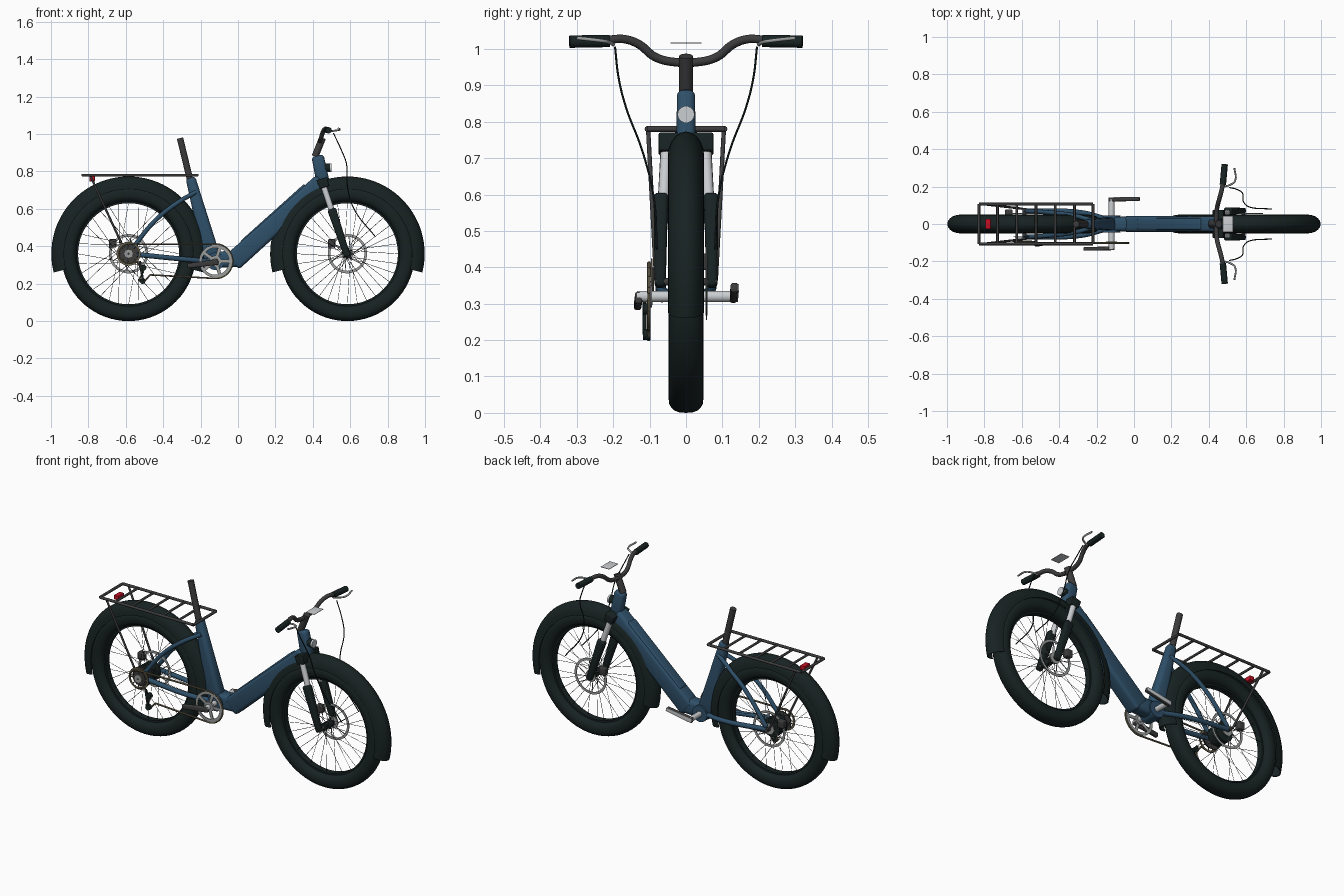
import bpy, bmesh
from math import sin, cos, pi, radians, copysign
from mathutils import Vector, Matrix

cube = bpy.data.objects.get("Cube")
if cube:
    bpy.data.objects.remove(cube, do_unlink=True)


def material(name, rgb, rough=0.5):
    m = bpy.data.materials.new(name)
    m.use_nodes = True
    m.diffuse_color = (*rgb, 1)
    node = m.node_tree.nodes["Principled BSDF"]
    node.inputs["Base Color"].default_value = (*rgb, 1)
    node.inputs["Roughness"].default_value = rough
    return m


BLUE = material("frame blue", (0.028, 0.08, 0.142))
BLACK = material("rubber black", (0.009, 0.016, 0.016))
DARK = material("dark grey metal", (0.045, 0.045, 0.045))
STEEL = material("steel grey", (0.33, 0.34, 0.34))
SILVER = material("silver", (0.6, 0.62, 0.64))
BRONZE = material("chain bronze", (0.16, 0.135, 0.085))
RED = material("tail light red", (0.55, 0.005, 0.018))


def add(name, bm, mat):
    mesh = bpy.data.meshes.new(name)
    bmesh.ops.recalc_face_normals(bm, faces=bm.faces)
    bm.to_mesh(mesh)
    bm.free()
    mesh.materials.clear()
    mesh.materials.append(mat)
    obj = bpy.data.objects.new(name, mesh)
    bpy.context.collection.objects.link(obj)
    bpy.ops.object.select_all(action="DESELECT")
    obj.select_set(True)
    bpy.context.view_layer.objects.active = obj
    bpy.ops.object.shade_smooth_by_angle(angle=radians(40))
    return obj


def tubes(name, paths, r, mat, smooth=False, res=3):
    """Round tubes along one or more paths, merged into one mesh."""
    cu = bpy.data.curves.new(name, "CURVE")
    cu.dimensions = "3D"
    cu.bevel_depth, cu.bevel_resolution, cu.use_fill_caps = r, res, True
    for path in paths:
        if smooth:
            s = cu.splines.new("BEZIER")
            s.bezier_points.add(len(path) - 1)
            for p, co in zip(s.bezier_points, path):
                p.co = co
                p.handle_left_type = p.handle_right_type = "AUTO"
            s.resolution_u = 8
        else:
            s = cu.splines.new("POLY")
            s.points.add(len(path) - 1)
            for p, co in zip(s.points, path):
                p.co = (*co, 1)
    tmp = bpy.data.objects.new(name + "_path", cu)
    bpy.context.collection.objects.link(tmp)
    graph = bpy.context.evaluated_depsgraph_get()
    mesh = bpy.data.meshes.new_from_object(tmp.evaluated_get(graph))
    bpy.data.objects.remove(tmp, do_unlink=True)
    bm = bmesh.new()
    bm.from_mesh(mesh)
    bpy.data.meshes.remove(mesh)
    bmesh.ops.remove_doubles(bm, verts=bm.verts, dist=1e-6)
    for f in bm.faces:
        f.material_index = 0
    return add(name, bm, mat)


def mirrored(path):
    return [path, [(x, -y, z) for x, y, z in path]]


def lathe(name, profile, centre, mat, start=0, end=360, steps=64):
    """Spin a closed (radius, y) profile about the y axis."""
    bm = bmesh.new()
    a = radians(start)
    vs = [bm.verts.new((r * cos(a), y, r * sin(a))) for r, y in profile]
    es = [bm.edges.new((vs[i - 1], vs[i])) for i in range(len(vs))]
    bmesh.ops.spin(bm, geom=vs + es, cent=(0, 0, 0), axis=(0, -1, 0),
                   angle=radians(end - start), steps=steps)
    bmesh.ops.remove_doubles(bm, verts=bm.verts, dist=1e-5)
    if end - start < 360:
        bmesh.ops.holes_fill(bm, edges=bm.edges, sides=0)
    bmesh.ops.translate(bm, verts=bm.verts, vec=centre)
    return add(name, bm, mat)


def ring(name, inner, outer, y, half, centre, mat):
    return lathe(name, [(inner, y - half), (outer, y - half), (outer, y + half), (inner, y + half)],
                 centre, mat)


def beam(name, a, b, size_a, size_b, mat, bevel=0.01):
    """Tapered rounded bar from a to b; sizes are (in plane, across)."""
    a, b = Vector(a), Vector(b)
    z = (b - a).normalized()
    x = Vector((0, 1, 0)).cross(z).normalized()
    rot = Matrix((x, z.cross(x), z)).transposed().to_4x4()
    bm = bmesh.new()
    bmesh.ops.create_cube(bm, size=1)
    for v in bm.verts:
        w, d = size_a if v.co.z < 0 else size_b
        v.co = Vector((v.co.x * w, v.co.y * d, v.co.z * (b - a).length))
    bmesh.ops.bevel(bm, geom=bm.edges[:], offset=bevel, segments=3, profile=0.5, affect="EDGES")
    bm.transform(Matrix.Translation((a + b) / 2) @ rot)
    return add(name, bm, mat)


def box(name, loc, size, mat, bevel=0.003):
    x, y, z = loc
    h = size[2] / 2
    return beam(name, (x, y, z - h), (x, y, z + h), size[:2], size[:2], mat, bevel)


def polar(c, r, deg, y):
    return (c[0] + r * cos(radians(deg)), y, c[2] + r * sin(radians(deg)))


# Wheels, fenders, spokes and brake discs
REAR, FRONT = (-0.585, 0, 0.36), (0.585, 0, 0.36)


def squarish(v):
    return copysign(abs(v) ** 0.8, v)


tyre = [(0.319 + 0.041 * squarish(cos(t * pi / 10)), 0.048 * squarish(sin(t * pi / 10)))
        for t in range(20)]
arc = [i * pi / 10 for i in range(11)]
fender = [(0.345 + 0.068 * sin(t), 0.05 * cos(t)) for t in arc]
fender += [(0.345 + 0.063 * sin(t), 0.046 * cos(t)) for t in reversed(arc)]
for side, c in (("rear", REAR), ("front", FRONT)):
    lathe(side + "_tyre", tyre, c, BLACK, steps=72)
    lathe(side + "_fender", fender, c, BLACK, -14, 194, 48)
    ring(side + "_rim", 0.27, 0.284, 0, 0.018, c, BLACK)
    hub = 0.055 if side == "rear" else 0.02
    spokes = []
    for i in range(32):
        a, s = i * 11.25, (1 if i % 2 else -1)
        twist = 50 if i % 4 < 2 else -50
        spokes.append([polar(c, hub, a + twist, 0.03 * s), polar(c, 0.273, a, 0.006 * s)])
    tubes(side + "_spokes", spokes, 0.0012, DARK, res=0)
    lathe(side + "_hub", [(0, -0.04), (hub, -0.036), (hub, 0.036), (0, 0.04)], c, BLACK, steps=32)
    tubes(side + "_axle", [[(c[0], -0.085, c[2]), (c[0], 0.085, c[2])]], 0.011, DARK)
    ring(side + "_disc", 0.091, 0.105, 0.056, 0.0015, c, STEEL)
    ring(side + "_disc_carrier", 0.01, 0.032, 0.056, 0.003, c, STEEL)
    tubes(side + "_disc_arms", [[polar(c, 0.028, a, 0.056), polar(c, 0.093, a + 25, 0.056)]
                                for a in range(0, 360, 60)], 0.0025, STEEL, res=1)
    box(side + "_brake_caliper", (c[0] - 0.085, 0.06, 0.415), (0.04, 0.035, 0.045), DARK, 0.006)

# Suspension fork
for s, side in ((1, "left"), (-1, "right")):
    tubes(side + "_stanchion", [[(0.455, 0.054 * s, 0.73), (0.505, 0.062 * s, 0.58)]], 0.016, SILVER)
    beam(side + "_fork_leg", (0.5, 0.069 * s, 0.6), (0.585, 0.071 * s, 0.345),
         (0.048, 0.04), (0.034, 0.03), BLACK, 0.011)
beam("fork_crown", (0.448, 0, 0.762), (0.463, 0, 0.715), (0.06, 0.15), (0.05, 0.15), BLACK, 0.004)

# Frame
beam("down_tube", (0.45, 0, 0.745), (-0.03, 0, 0.315), (0.095, 0.082), (0.105, 0.085), BLUE, 0.018)
beam("battery_cover", (0.37, 0, 0.715), (0.03, 0, 0.41), (0.05, 0.062), (0.05, 0.062), BLUE, 0.008)
beam("lower_frame", (-0.17, 0, 0.325), (0.03, 0, 0.335), (0.085, 0.075), (0.09, 0.08), BLUE, 0.022)
tubes("bottom_bracket", [[(-0.12, -0.045, 0.32), (-0.12, 0.045, 0.32)]], 0.048, BLUE, res=6)
beam("seat_tube", (-0.255, 0, 0.77), (-0.135, 0, 0.32), (0.052, 0.048), (0.095, 0.07), BLUE, 0.02)
beam("head_tube", (0.425, 0, 0.885), (0.455, 0, 0.74), (0.066, 0.05), (0.07, 0.052), BLUE, 0.018)
tubes("seat_stays", mirrored([(-0.225, 0.02, 0.69), (-0.32, 0.045, 0.635), (-0.44, 0.06, 0.54),
                              (-0.575, 0.07, 0.375)]), 0.012, BLUE, smooth=True)
tubes("chain_stays", mirrored([(-0.16, 0.03, 0.32), (-0.28, 0.06, 0.33), (-0.58, 0.07, 0.36)]),
      0.014, BLUE, smooth=True)
tubes("seat_post", [[(-0.31, 0, 0.978), (-0.255, 0, 0.75)]], 0.018, DARK)

# Cockpit
tubes("stem", [[(0.412, 0, 0.88), (0.452, 0, 0.98)]], 0.019, DARK, res=5)
half = [(0.44, 0.04, 0.965), (0.444, 0.085, 0.978), (0.455, 0.13, 1.013),
        (0.466, 0.17, 1.027), (0.475, 0.215, 1.025), (0.485, 0.3, 1.02)]
bar = [(x, -y, z) for x, y, z in reversed(half)] + half
tubes("handlebar", [bar], 0.012, DARK, smooth=True)
tubes("grips", mirrored([(0.475, 0.21, 1.022), (0.485, 0.32, 1.02)]), 0.017, BLACK, res=4)
tubes("brake_levers", mirrored([(0.485, 0.2, 1.012), (0.515, 0.21, 1.018), (0.54, 0.23, 1.022),
                                (0.537, 0.3, 1.03)]), 0.005, STEEL, smooth=True)
tubes("brake_cables", mirrored([(0.51, 0.195, 1.005), (0.55, 0.185, 0.92), (0.58, 0.165, 0.84),
                                (0.585, 0.12, 0.72), (0.62, 0.09, 0.6), (0.735, 0.08, 0.45)]),
      0.003, BLACK, smooth=True, res=1)
box("display", (0.502, 0, 1.016), (0.055, 0.085, 0.003), SILVER, 0.0005)
tubes("headlight", [[(0.44, 0, 0.82), (0.492, 0, 0.82)]], 0.023, BLACK, res=5)
tubes("headlight_lens", [[(0.492, 0, 0.82), (0.501, 0, 0.82)]], 0.0235, SILVER, res=5)

# Luggage rack and tail light
corners = [(-0.83, -0.106, 0.78), (-0.83, 0.106, 0.78), (-0.218, 0.106, 0.78), (-0.218, -0.106, 0.78)]
tubes("rack_rails", [[corners[i - 1], corners[i]] for i in range(4)], 0.008, DARK)
tubes("rack_rungs", [[(-0.73 + i * 0.103, -0.106, 0.78), (-0.73 + i * 0.103, 0.106, 0.78)]
                     for i in range(5)], 0.007, DARK)
tubes("rack_stays", mirrored([(-0.79, 0.104, 0.778), (-0.6, 0.082, 0.365)]), 0.006, DARK)
box("tail_light", (-0.78, 0, 0.76), (0.03, 0.054, 0.026), RED)

# Cranks
RING = (-0.12, 0, 0.32)
ring("chainring", 0.072, 0.088, -0.1, 0.003, RING, STEEL)
ring("chainring_hub", 0.008, 0.03, -0.1, 0.006, RING, STEEL)
for a in range(0, 360, 72):
    beam("chainring_arm", polar(RING, 0.02, a, -0.1), polar(RING, 0.08, a, -0.1),
         (0.018, 0.006), (0.018, 0.006), STEEL, 0.001)
tubes("crank_spindle", [[(-0.12, -0.135, 0.32), (-0.12, 0.135, 0.32)]], 0.016, SILVER)
for s, side in ((1, "left"), (-1, "right")):
    start, tip = (-0.12 - 0.015 * s, 0.13 * s, 0.317), (-0.12 + 0.15 * s, 0.133 * s, 0.32 + 0.025 * s)
    beam(side + "_crank", start, tip, (0.032, 0.02), (0.026, 0.02), DARK, 0.006)
beam("left_crank_face", (-0.135, 0.1405, 0.317), (0.03, 0.1435, 0.345),
     (0.026, 0.004), (0.02, 0.004), SILVER, 0.001)

# Drivetrain
for i in range(4):
    ring("sprocket", 0.012, 0.04 + i * 0.006, -0.09 + i * 0.008, 0.0015, REAR, DARK)
ring("sprocket_rim", 0.053, 0.064, -0.094, 0.002, REAR, BRONZE)
ring("sprocket_cap", 0.004, 0.024, -0.1, 0.003, REAR, STEEL)
tubes("sprocket_arms", [[polar(REAR, 0.02, a, -0.095), polar(REAR, 0.056, a, -0.095)]
                        for a in range(0, 360, 45)], 0.003, BRONZE, res=1)
DY = -0.102
chain = [polar(RING, 0.092, a, DY) for a in range(95, -96, -10)]
chain += [(-0.47, DY, 0.247), (-0.51, DY, 0.2), (-0.53, DY, 0.22), (-0.505, DY, 0.265), (-0.54, DY, 0.315)]
chain += [polar(REAR, 0.052, a, DY) for a in range(300, 84, -12)]
tubes("chain", [[chain[i - 1], chain[i]] for i in range(len(chain))], 0.005, BRONZE, res=1)
for x, z in ((-0.505, 0.285), (-0.51, 0.215)):
    tubes("derailleur_pulley", [[(x, -0.118, z), (x, -0.098, z)]], 0.016, BLACK)
beam("derailleur_cage", (-0.525, -0.114, 0.32), (-0.508, -0.114, 0.215), (0.014, 0.01), (0.012, 0.01),
     BLACK, 0.002)
